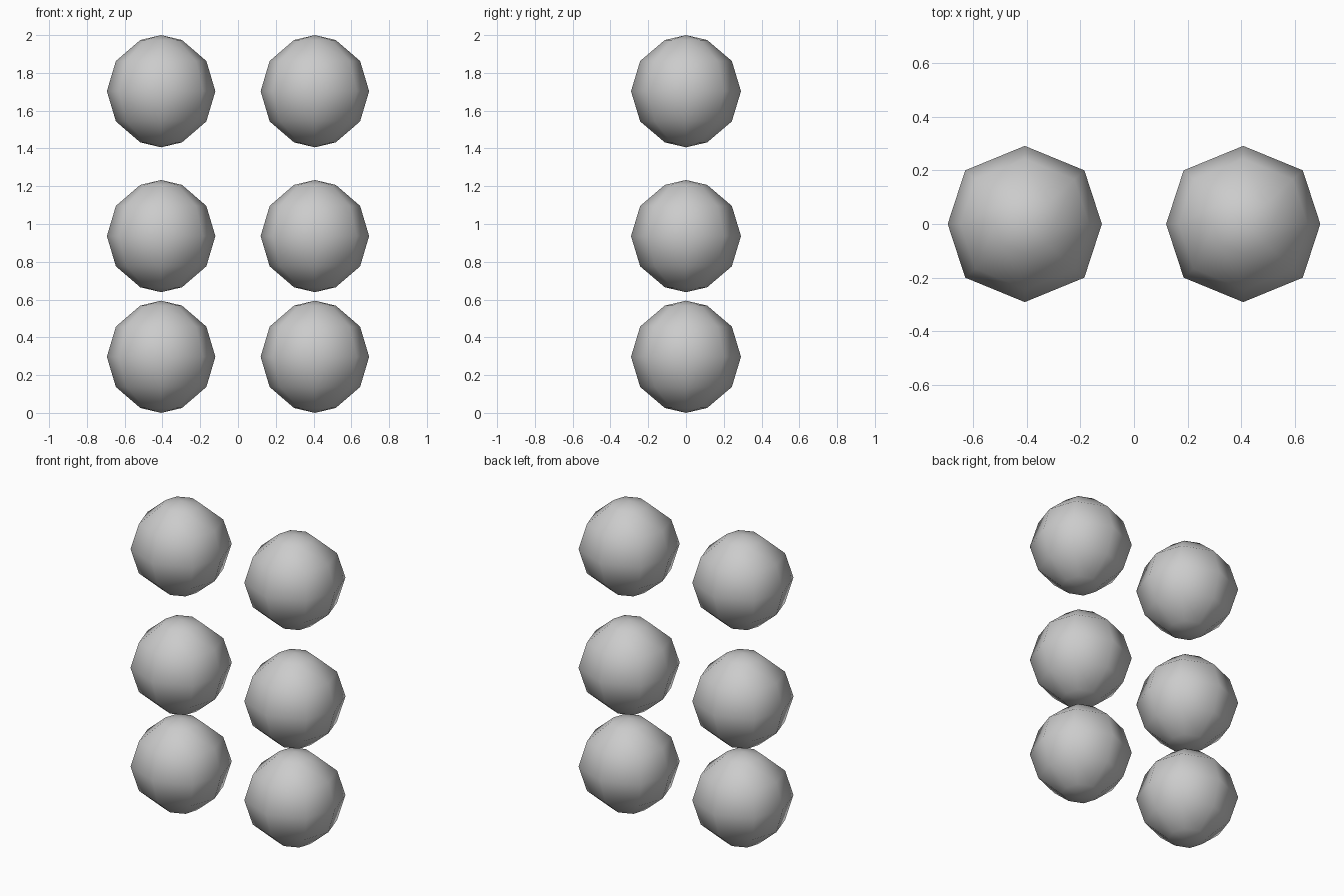
import bpy, bmesh, math

if "Cube" in bpy.data.objects:
    bpy.data.objects.remove(bpy.data.objects["Cube"])

POLE = 0.297                                  # half height of one ball
RINGS = [(0.113, 0.271), (0.245, 0.160), (0.294, 0.0), (0.245, -0.160), (0.113, -0.271)]
# outline of a ring, relative to its radius: a slightly uneven octagon
OCTAGON = [(0.977, 0), (0.755, 0.68), (0, 0.99), (-0.755, 0.68),
           (-0.977, 0), (-0.755, -0.68), (0, -0.99), (0.755, -0.68)]


def ball_mesh():
    """Low-poly ball: five octagonal rings between two poles."""
    bm = bmesh.new()
    top = bm.verts.new((0, 0, POLE))
    bottom = bm.verts.new((0, 0, -POLE))
    rings = [[bm.verts.new((x * r, y * r, z)) for x, y in OCTAGON] for r, z in RINGS]
    for i in range(8):
        j = (i + 1) % 8
        bm.faces.new((top, rings[0][i], rings[0][j]))
        bm.faces.new((bottom, rings[-1][j], rings[-1][i]))
        for a, b in zip(rings, rings[1:]):
            bm.faces.new((a[i], b[i], b[j], a[j]))
    bmesh.ops.recalc_face_normals(bm, faces=bm.faces)
    for f in bm.faces:
        f.smooth = True
    mesh = bpy.data.meshes.new("ball")
    bm.to_mesh(mesh)
    bm.free()
    return mesh


# Two columns of three balls
mesh = ball_mesh()
for side, x in (("left", -0.407), ("right", 0.407)):
    for level, z in (("lower", 0.297), ("middle", 0.936), ("upper", 1.703)):
        ball = bpy.data.objects.new(f"{level}_{side}_ball", mesh)
        ball.location = (x, 0, z)
        bpy.context.collection.objects.link(ball)
